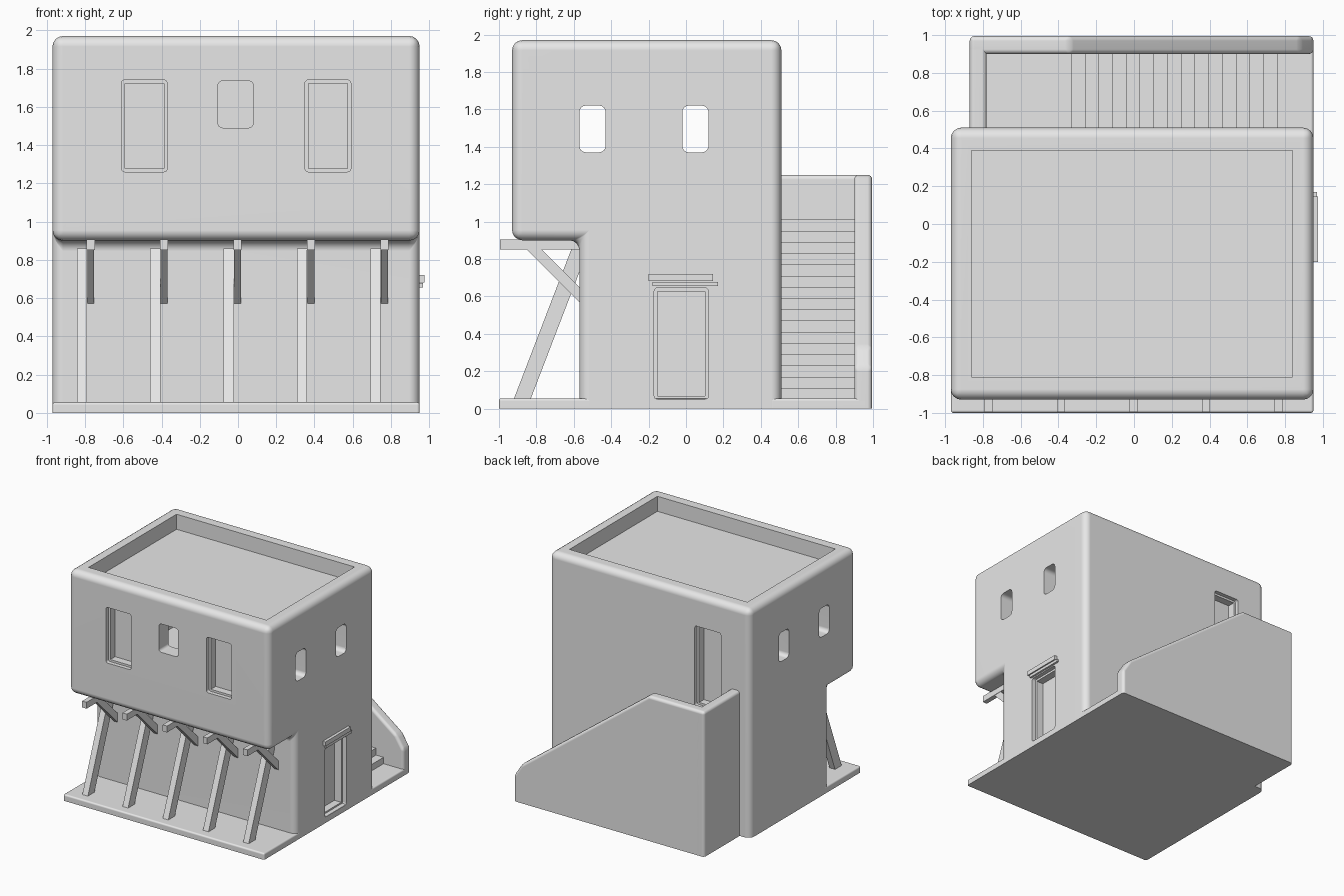
import bpy, bmesh, math
from mathutils import Vector

cube = bpy.data.objects.get("Cube")
if cube:
    bpy.data.objects.remove(cube, do_unlink=True)

clay = bpy.data.materials.new("pale_grey_clay")
clay.use_nodes = True
clay.diffuse_color = (0.8, 0.8, 0.8, 1)
clay.node_tree.nodes["Principled BSDF"].inputs["Base Color"].default_value = (0.8, 0.8, 0.8, 1)


def add_prism(bm, pts, axis, lo, hi):
    """Extrude a profile along x (points are y, z) or along y (points are x, z)."""
    def place(p, d):
        return Vector((d, p[0], p[1]) if axis == "X" else (p[0], d, p[1]))
    a = [bm.verts.new(place(p, lo)) for p in pts]
    b = [bm.verts.new(place(p, hi)) for p in pts]
    bm.faces.new(a)
    bm.faces.new(b[::-1])
    for i in range(len(pts)):
        j = (i + 1) % len(pts)
        bm.faces.new((a[i], b[i], b[j], a[j]))


def finish(name, bm):
    bmesh.ops.recalc_face_normals(bm, faces=bm.faces[:])
    mesh = bpy.data.meshes.new(name)
    bm.to_mesh(mesh)
    bm.free()
    mesh.materials.append(clay)
    obj = bpy.data.objects.new(name, mesh)
    bpy.context.collection.objects.link(obj)
    return obj


def prism(name, pts, axis, lo, hi, radius=0, along_only=False):
    """Prism with rounded edges; the edges on the ground stay sharp."""
    bm = bmesh.new()
    add_prism(bm, pts, axis, lo, hi)
    if radius:
        k = 0 if axis == "X" else 1
        def wanted(e):
            p, q = e.verts[0].co, e.verts[1].co
            if along_only:
                return abs(p[k] - q[k]) > 1e-4
            return max(p.z, q.z) > 1e-4
        bmesh.ops.recalc_face_normals(bm, faces=bm.faces[:])
        bmesh.ops.bevel(bm, geom=[e for e in bm.edges if wanted(e)], offset=radius,
                        segments=4, profile=0.5, affect="EDGES", clamp_overlap=True)
    return finish(name, bm)


def rect(u0, u1, z0, z1):
    return [(u0, z0), (u1, z0), (u1, z1), (u0, z1)]


def soften(obj):
    obj.data.shade_smooth()
    obj.data.set_sharp_from_angle(angle=math.radians(35))
    mod = obj.modifiers.new("even_normals", "WEIGHTED_NORMAL")
    mod.keep_sharp = True


def cut(obj, cutter):
    cutter.hide_render = True
    mod = obj.modifiers.new("cut", "BOOLEAN")
    mod.operation, mod.solver, mod.object = "DIFFERENCE", "EXACT", cutter
    bpy.context.view_layer.objects.active = obj
    bpy.ops.object.modifier_apply(modifier=mod.name)
    bpy.data.objects.remove(cutter, do_unlink=True)


LEFT, RIGHT = -0.97, 0.95
FRONT, WALL, BACK = -0.93, -0.57, 0.51

# House body: the upper storey overhangs the lower one
house = prism("house_walls", [(WALL, 0), (BACK, 0), (BACK, 1.97), (FRONT, 1.97),
                              (FRONT, 0.9), (WALL, 0.9)], "X", LEFT, RIGHT, 0.055)

# Sunken roof and the upper room
cut(house, prism("roof_cutter", rect(-0.86, 0.84, 1.84, 2.2), "Y", -0.81, 0.39))
cut(house, prism("room_cutter", rect(-0.85, 0.83, 1.02, 1.74), "Y", -0.8, 0.39))

# Open windows: two pairs on the sides, one in the middle of the front
for y in (-0.5, 0.05):
    cut(house, prism("window_cutter", rect(y - 0.07, y + 0.07, 1.37, 1.62),
                     "X", -1.2, 1.2, 0.035, True))
cut(house, prism("window_cutter", rect(-0.105, 0.08, 1.49, 1.735),
                 "Y", -1.2, -0.7, 0.025, True))


def framed_opening(name, axis, u0, u1, z0, z1, face, out):
    """Recess in the wall holding a slim frame; out is the outward direction."""
    depth, rim = 0.1, 0.018
    lo, hi = sorted((face + out * 0.1, face - out * depth))
    cut(house, prism("recess_cutter", rect(u0, u1, z0, z1), axis, lo, hi, 0.018, True))
    lo, hi = sorted((face - out * 0.035, face - out * (depth + 0.01)))
    bm = bmesh.new()
    for r in (rect(u0 - 0.01, u0 + rim, z0, z1), rect(u1 - rim, u1 + 0.01, z0, z1),
              rect(u0, u1, z1 - rim, z1 + 0.01), rect(u0, u1, z0 - 0.01, z0 + rim)):
        add_prism(bm, r, axis, lo, hi)
    finish(name, bm)


framed_opening("front_window_right", "Y", -0.61, -0.37, 1.26, 1.74, FRONT, -1)
framed_opening("front_window_left", "Y", 0.35, 0.59, 1.26, 1.74, FRONT, -1)
framed_opening("side_door", "X", -0.17, 0.12, 0.05, 0.645, RIGHT, 1)
framed_opening("landing_door", "Y", -0.69, -0.44, 1.01, 1.7, BACK, 1)
soften(house)

# Ground slabs under the porch and under the stair foot
for name, x0, y0, y1 in (("porch_slab", LEFT, -1.0, 0.45), ("stair_slab", -0.85, 0.45, 0.97)):
    soften(prism(name, rect(x0, RIGHT, 0, 0.055), "Y", y0, y1, 0.014))

# Staircase climbing along the back to a landing
steps, tread, rise, foot = 15, 0.0727, 0.06, 0.76
profile = [(-0.82, 0), (foot, 0)]
for i in range(steps + 1):
    x = foot - tread * i
    profile += [(x, 0.05 + rise * i), (x, 0.05 + rise * (i + 1))]
profile.append((-0.82, 0.05 + rise * (steps + 1)))
prism("back_stairs", profile, "Y", 0.47, 0.93)

# Sloping stair parapet and the wall that closes the landing
soften(prism("stair_parapet", [(-0.87, 0), (RIGHT, 0), (RIGHT, 0.22), (0.88, 0.33),
                               (-0.34, 1.25), (-0.87, 1.25)], "Y", 0.9, 0.995, 0.025))
soften(prism("landing_wall", rect(-0.87, -0.78, 0, 1.25), "Y", 0.45, 0.995, 0.025))

# Timber under the overhang: beam, brace and leaning post, five times
for i in range(5):
    x = -0.77 + 0.384 * i
    prism(f"beam_{i + 1}", rect(-0.995, -0.5, 0.85, 0.905), "X", x - 0.021, x + 0.021)
    prism(f"brace_{i + 1}", [(-0.86, 0.86), (-0.78, 0.86), (-0.54, 0.62), (-0.54, 0.54)],
          "X", x - 0.018, x + 0.018)
    prism(f"post_{i + 1}", [(-0.925, 0.04), (-0.835, 0.04), (-0.52, 0.86), (-0.61, 0.86)],
          "X", x - 0.073, x - 0.02)

# Small canopy of two planks over the side door
prism("canopy_top", rect(-0.2, 0.145, 0.682, 0.72), "X", 0.9, 0.975)
prism("canopy_bottom", rect(-0.18, 0.17, 0.655, 0.678), "X", 0.9, 0.968)
